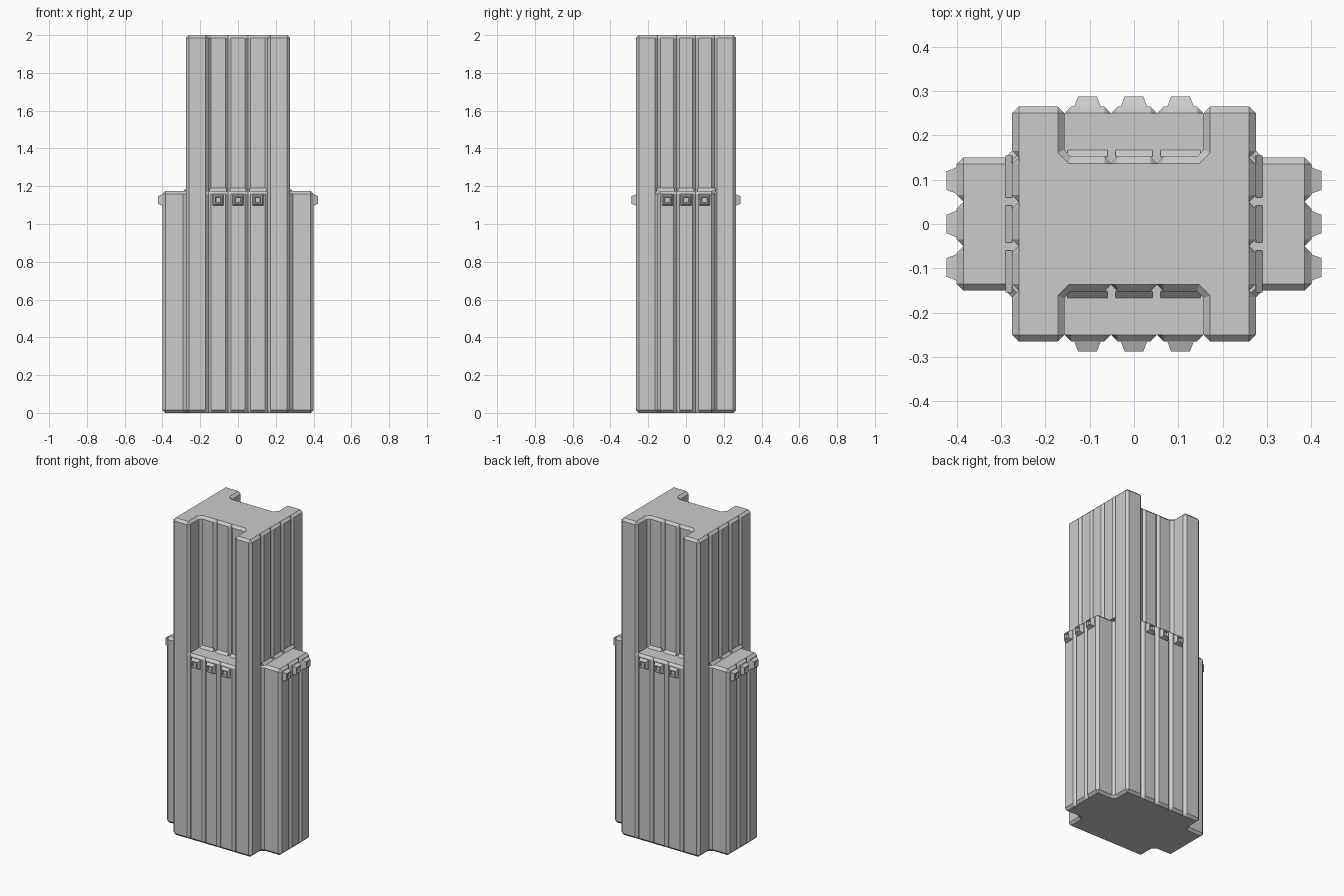
import bpy, bmesh, math
from mathutils import Matrix, Vector

if "Cube" in bpy.data.objects:
    bpy.data.objects.remove(bpy.data.objects["Cube"])

B = 0.015  # bevel and groove depth


def mirror4(quarter):
    """Quarter outline (from +x axis round to +y axis) -> full outline."""
    half = quarter + [(-x, y) for x, y in reversed(quarter)]
    return half + [(x, -y) for x, y in reversed(half)]


def prism(name, quarter, inset, levels):
    """Stack of rings: levels = [(z, is_inset)], capped at both ends."""
    bm = bmesh.new()
    rings = []
    for z, small in levels:
        pts = mirror4(inset if small else quarter)
        rings.append([bm.verts.new((x, y, z)) for x, y in pts])
    n = len(rings[0])
    for a, b in zip(rings, rings[1:]):
        for i in range(n):
            j = (i + 1) % n
            bm.faces.new((a[i], a[j], b[j], b[i]))
    bm.faces.new(rings[0][::-1])
    bm.faces.new(rings[-1])
    bmesh.ops.remove_doubles(bm, verts=bm.verts, dist=1e-5)
    bmesh.ops.recalc_face_normals(bm, faces=bm.faces)
    return finish(name, bm)


def finish(name, bm):
    me = bpy.data.meshes.new(name)
    bm.to_mesh(me)
    bm.free()
    ob = bpy.data.objects.new(name, me)
    bpy.context.collection.objects.link(ob)
    return ob


def groove_y(x, y):
    return [(x + B, y), (x, y - B), (x - B, y)]


def groove_x(x, y):
    return [(x, y - B), (x - B, y), (x, y + B)]


# Lower body: cross-shaped plan with grooved panels
lower = (groove_x(0.40, 0.05) + [(0.40, 0.135), (0.385, 0.15), (0.29, 0.15),
         (0.275, 0.165), (0.275, 0.25), (0.26, 0.265)]
         + groove_y(0.157, 0.265) + groove_y(0.052, 0.265))
lower_in = ([(0.385, 0.035), (0.385, 0.05), (0.385, 0.065), (0.385, 0.135), (0.385, 0.135),
            (0.284, 0.135), (0.26, 0.159), (0.26, 0.25), (0.26, 0.25)]
            + [(x, 0.25) for x in (0.172, 0.157, 0.142, 0.067, 0.052, 0.037)])
prism("lower_body", lower, lower_in,
      [(0, True), (B, False), (1.16, False), (1.175, True)])

# Upper tower: H-shaped plan with recessed front and back
upper = (groove_x(0.275, 0.05) + groove_x(0.275, 0.15)
         + [(0.275, 0.25), (0.26, 0.265), (0.172, 0.265), (0.157, 0.25),
            (0.157, 0.167), (0.142, 0.152)] + groove_y(0.052, 0.152))
upper_in = ([(0.26, y) for y in (0.035, 0.05, 0.065, 0.135, 0.15, 0.165)]
            + [(0.26, 0.25), (0.26, 0.25), (0.172, 0.25), (0.172, 0.25),
               (0.172, 0.161), (0.148, 0.137)]
            + [(x, 0.137) for x in (0.067, 0.052, 0.037)])
prism("upper_tower", upper, upper_in, [(1.16, False), (1.985, False), (2.0, True)])


def stud_mesh(bm, mat):
    """Tapered square stud with a sunk face, pointing along local -y."""
    rings = []
    for half, out in ((0.030, -0.002), (0.029, 0.002), (0.021, 0.023), (0.015, 0.023), (0.012, 0.012)):
        rings.append([bm.verts.new(mat @ Vector((sx * half, -out, sz * half)))
                      for sx, sz in ((-1, -1), (1, -1), (1, 1), (-1, 1))])
    for a, b in zip(rings, rings[1:]):
        for i in range(4):
            j = (i + 1) % 4
            bm.faces.new((a[i], a[j], b[j], b[i]))
    bm.faces.new(rings[-1])


def wedge_mesh(bm, mat, x0, x1):
    """Sloped fillet strip where the tower meets the ledge, facing local -y."""
    prof = ((0.002, 0), (-B, 0), (0, B), (0.002, B))
    ends = [[bm.verts.new(mat @ Vector((x, y, z))) for y, z in prof] for x in (x0, x1)]
    for i in range(4):
        j = (i + 1) % 4
        bm.faces.new((ends[0][i], ends[1][i], ends[1][j], ends[0][j]))
    bm.faces.new(ends[0])
    bm.faces.new(ends[1][::-1])


# Studs and ledge fillets on all four sides
for side, angle, face, wall, step, end in (
        ("front", 0, 0.265, 0.152, 0.105, 0.15), ("right", 90, 0.40, 0.275, 0.098, 0.155),
        ("back", 180, 0.265, 0.152, 0.105, 0.15), ("left", 270, 0.40, 0.275, 0.098, 0.155)):
    turn = Matrix.Rotation(math.radians(angle), 4, 'Z')
    studs, fillets = bmesh.new(), bmesh.new()
    for k in (-1, 0, 1):
        stud_mesh(studs, turn @ Matrix.Translation((k * step, -face, 1.127)))
    for x0, x1 in ((-end, -0.06), (-0.042, 0.042), (0.06, end)):
        wedge_mesh(fillets, turn @ Matrix.Translation((0, -wall, 1.175)), x0, x1)
    for bm, part in ((studs, "studs"), (fillets, "ledge_fillet")):
        bmesh.ops.recalc_face_normals(bm, faces=bm.faces)
        finish(side + "_" + part, bm)
